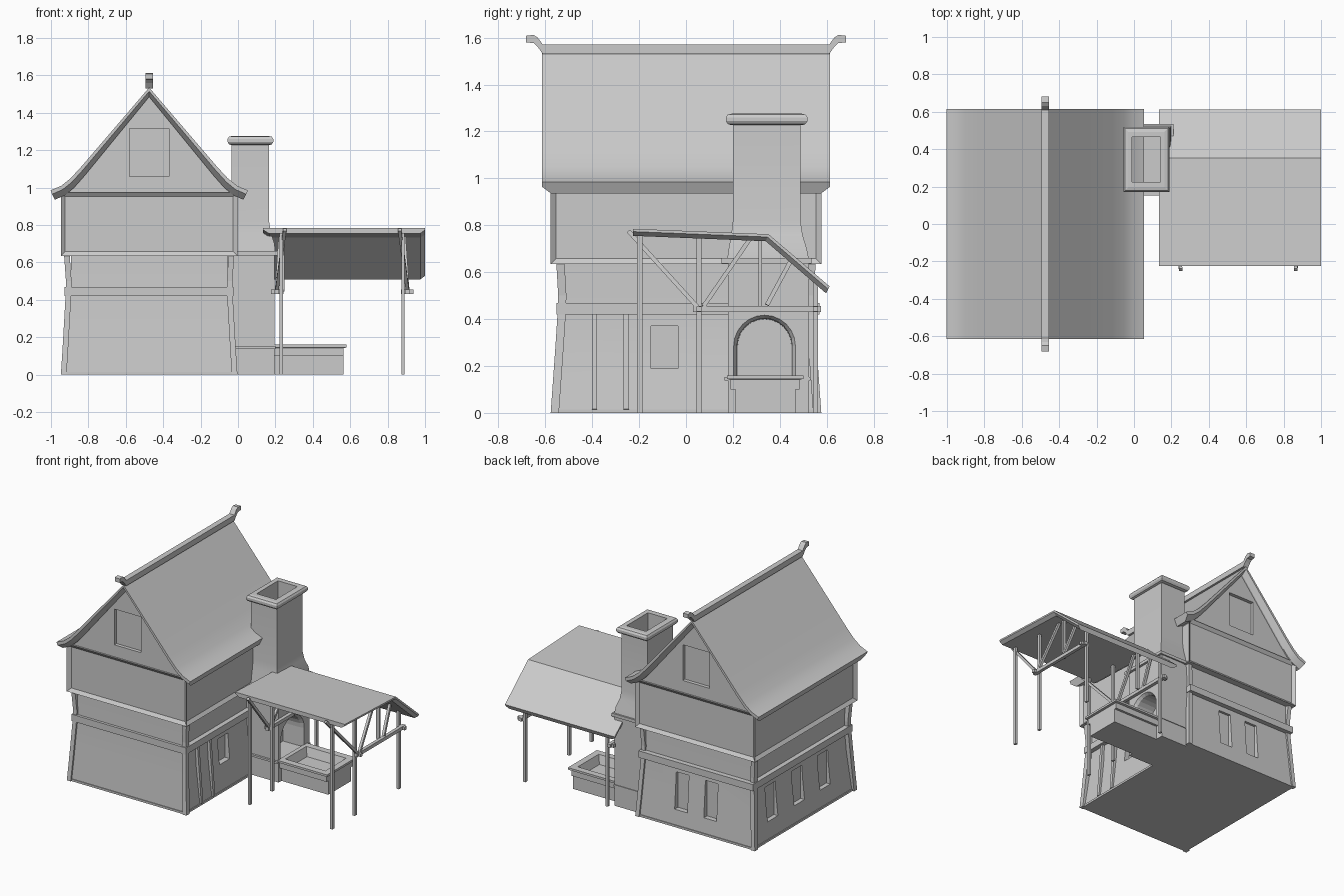
import bpy, bmesh, math
from mathutils import Vector

old = bpy.data.objects.get("Cube")
if old:
    bpy.data.objects.remove(old, do_unlink=True)

GREY = (0.6, 0.6, 0.6, 1)
mat = bpy.data.materials.new("plain grey")
mat.use_nodes = True
mat.diffuse_color = GREY
mat.node_tree.nodes["Principled BSDF"].inputs["Base Color"].default_value = GREY

CX = -0.475  # centre line of the house


def finish(name, bm, smooth=False):
    bmesh.ops.recalc_face_normals(bm, faces=bm.faces)
    me = bpy.data.meshes.new(name)
    bm.to_mesh(me)
    bm.free()
    me.materials.append(mat)
    ob = bpy.data.objects.new(name, me)
    bpy.context.collection.objects.link(ob)
    if smooth:
        bpy.ops.object.select_all(action='DESELECT')
        ob.select_set(True)
        bpy.context.view_layer.objects.active = ob
        bpy.ops.object.shade_smooth_by_angle(angle=math.radians(25))
    return ob


def loft(name, rings, smooth=False, closed=False):
    """Skin a row of equal rings; cap the ends or join last to first."""
    bm = bmesh.new()
    vs = [[bm.verts.new(p) for p in r] for r in rings]
    n = len(rings[0])
    pairs = list(zip(vs, vs[1:])) + ([(vs[-1], vs[0])] if closed else [])
    for a, b in pairs:
        for i in range(n):
            j = (i + 1) % n
            bm.faces.new((a[i], a[j], b[j], b[i]))
    if not closed:
        bm.faces.new(vs[0])
        bm.faces.new(vs[-1])
    return finish(name, bm, smooth)


def rect(x0, x1, y0, y1, z):
    return [(x0, y0, z), (x1, y0, z), (x1, y1, z), (x0, y1, z)]


def box(name, x, y, z):
    return loft(name, [rect(*x, *y, z[0]), rect(*x, *y, z[1])])


def beam(name, p, q, w):
    """Square timber from p to q."""
    p, q = Vector(p), Vector(q)
    d = (q - p).normalized()
    u = d.cross((1, 0, 0) if abs(d.x) < 0.9 else (0, 0, 1)).normalized() * w / 2
    v = d.cross(u)
    return loft(name, [[c + u + v, c - u + v, c - u - v, c + u - v] for c in (p, q)])


def cut(ob, cutters):
    """Subtract cutters, then discard them."""
    for c in cutters:
        m = ob.modifiers.new("cut", 'BOOLEAN')
        m.operation, m.object, m.solver = 'DIFFERENCE', c, 'EXACT'
    dg = bpy.context.evaluated_depsgraph_get()
    me = bpy.data.meshes.new_from_object(ob.evaluated_get(dg))
    ob.modifiers.clear()
    ob.data = me
    for c in cutters:
        bpy.data.objects.remove(c, do_unlink=True)


# Ground floor: flared walls with recessed windows
WALL = [(0.01, .455, .565), (.14, .44, .555), (.28, .425, .545), (.42, .418, .535), (.64, .418, .53)]
walls = loft("ground_floor_walls", [rect(CX - a, CX + a, -b, b, z) for z, a, b in WALL], True)
holes = [box("window_cutter", (-.08, .1), (-.15, -.035), (.19, .37))]
holes += [box("window_cutter", (x - .05, x + .05), (.52, .7), (.12, .38)) for x in (-.35, -.58)]
holes += [box("window_cutter", (-1, -.885), (y - .058, y + .058), (.13, .37)) for y in (.33, .03, -.26)]
cut(walls, holes)
box("floor_slab", (CX - .46, CX + .46), (-.57, .57), (0, .015))

# Curved corner posts
POST = [(0, .472, .577), (.14, .463, .567), (.28, .455, .557), (.42, .447, .548), (.5, .445, .545), (.64, .455, .553)]
for sx in (-1, 1):
    for sy in (-1, 1):
        loft("corner_post", [rect(CX + sx * a, CX + sx * (a - .03), sy * b, sy * (b - .035), z)
                             for z, a, b in POST])

# Belt beam and door frame
box("belt_beam", (CX - .452, CX + .452), (-.553, .57), (.42, .468))
for y in (-.39, -.255):
    beam("door_post", (-.02, y, .015), (-.05, y, .42), .022)

# Upper floor: box with inset panels on every side
bm = bmesh.new()
bmesh.ops.create_cube(bm, size=1)
for v in bm.verts:
    v.co = (CX + v.co.x * .945, v.co.y * 1.155, .805 + v.co.z * .34)
bm.normal_update()
sides = [f for f in bm.faces if abs(f.normal.z) < .5]
bmesh.ops.inset_individual(bm, faces=sides, thickness=.033, depth=-.018)
finish("upper_floor", bm)

# Gable with a recessed window at each end
gable = loft("gable", [[(CX - .45, y, .97), (CX + .45, y, .97), (CX, y, 1.5)] for y in (-.565, .565)])
cut(gable, [box("window_cutter", (CX - .105, CX + .105), (s * .54, s * .7), (1.06, 1.315)) for s in (-1, 1)])

# Main roof: swept eaves, thinner at the verges
HALF = [(0, 1.535), (.12, 1.395), (.24, 1.255), (.36, 1.115), (.42, 1.05), (.47, 1.01), (.528, .985)]


def roof_ring(y, t):
    top = [(CX - a, y, z) for a, z in reversed(HALF)] + [(CX + a, y, z) for a, z in HALF[1:]]
    inner = [(a * (1 - t * .9), z - t) for a, z in HALF]
    low = [(CX + a, y, z) for a, z in reversed(inner)] + [(CX - a, y, z) for a, z in inner[1:]]
    return top + low


loft("main_roof", [roof_ring(-.615, .02), roof_ring(-.575, .05),
                   roof_ring(.575, .05), roof_ring(.615, .02)], True)

# Ridge beam with curled ends
CURL = [(.61, 1.53, 1.57), (.632, 1.56, 1.6), (.65, 1.577, 1.612), (.682, 1.58, 1.608)]
ridge = [(-y, a, b) for y, a, b in reversed(CURL)] + CURL
loft("ridge_beam", [[(CX - .02, y, a), (CX + .02, y, a), (CX + .02, y, b), (CX - .02, y, b)]
                    for y, a, b in ridge])

# Fireplace body with a splayed arched mouth
body = box("fireplace_body", (-.06, .195), (.18, .525), (0, .64))


def arch(x, r):
    pts = [(x, .335 + r * math.cos(math.pi * i / 12), .285 + r * math.sin(math.pi * i / 12)) for i in range(13)]
    return pts + [(x, .335 - r, .1), (x, .335 + r, .1)]


cut(body, [loft("arch_cutter", [arch(.04, .115), arch(.175, .118), arch(.21, .142)])])
box("mantel_shelf", (-.05, .212), (.152, .535), (.638, .66))

# Hollow chimney shaft and rounded cap
SHAFT = [(.65, .2, .175, .525), (.7, .195, .182, .515), (.76, .175, .193, .497), (.82, .166, .2, .488), (1.235, .166, .2, .488)]
outer = [rect(-.036, x, a, b, z) for z, x, a, b in SHAFT]
flue = [rect(-.01, .143, .225, .465, z) for z in (1.235, .9)]
loft("chimney_shaft", outer + flue, True)
CAP = [(0, 1.228), (.012, 1.232), (.02, 1.245), (.02, 1.26), (.012, 1.272), (-.005, 1.276)]
cap = [rect(-.036 - d, .169 + d, .19 - d, .498 + d, z) for d, z in CAP]
cap += [rect(-.01, .143, .225, .465, z) for z in (1.276, 1.228)]
loft("chimney_cap", cap, closed=True)

# Hearth with a sunken basin
box("hearth_base", (.19, .565), (.212, .468), (0, .1))
RIM = [(0, .1), (0, .142), (.016, .145), (.016, .16), (-.03, .16), (-.05, .1)]
loft("hearth_rim", [rect(.19, .565 + d, .19 - d, .485 + d, z) if d >= 0 else
                    rect(.19 - d, .565 + d, .19 - d, .485 + d, z) for d, z in RIM], closed=True)
box("hearth_ledge", (-.02, .2), (.165, .53), (.138, .152))

# Shed roof: bent slab, thinner at its ends
SLOPE = [(-.225, .785), (.352, .762), (.612, .54)]


def shed_ring(x, t):
    low = [(x, y - t * k, z - t) for (y, z), k in zip(SLOPE, (0, .4, .5))]
    return [(x, y, z) for y, z in SLOPE] + low[::-1]


loft("shed_roof", [shed_ring(.135, .012), shed_ring(.165, .03), shed_ring(.975, .03), shed_ring(1.0, .012)])

# Shed frames: posts, side beam and braces
for x, s in ((.232, -1), (.882, 1)):
    for y, top in ((-.197, .765), (.055, .755), (.552, .57)):
        box("shed_post", (x - .009, x + .009), (y - .011, y + .011), (0, top))
    o = x + s * .025
    beam("side_beam", (o, .03, .443), (o, .575, .443), .024)
    for p, q in (((-.245, .775), (.055, .445)), ((.075, .455), (.275, .745)), ((.345, .46), (.45, .655))):
        beam("shed_brace", (x - s * .018, *p) if p[0] < 0 else (o, *p),
             (o, *q) if p[0] < 0 else (x + s * .005, *q), .018)
    box("king_post", (x - .008, x + .016), (.31, .325), (.445, .75))
    beam("beam_peg", (x - s * .01, .055, .443), (x + s * .055, .055, .443), .022)
    beam("beam_peg", (x - s * .01, .552, .443), (x + s * .055, .552, .443), .022)
